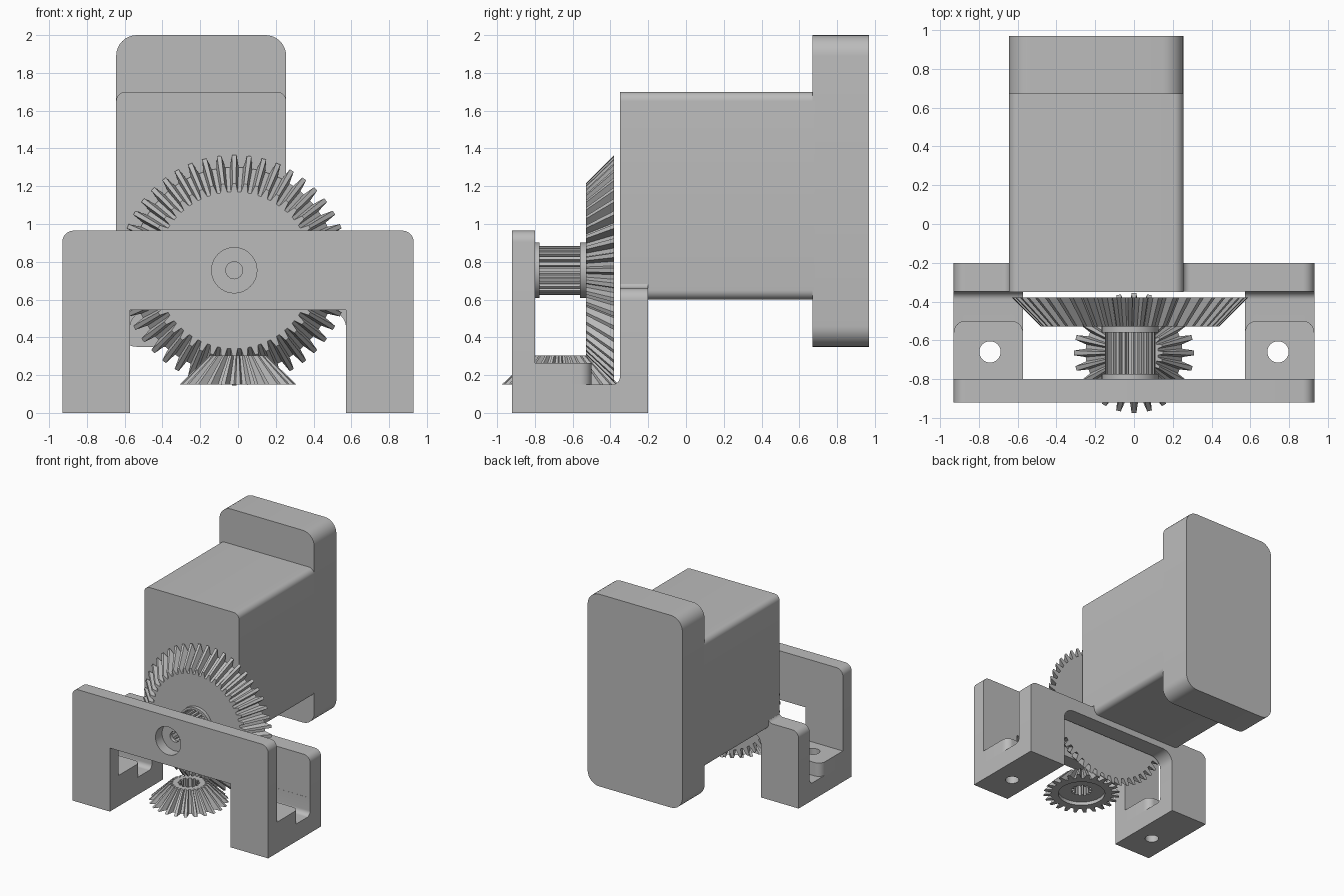
import bpy, bmesh, math
from mathutils import Vector

cube = bpy.data.objects.get("Cube")
if cube:
    bpy.data.objects.remove(cube)

grey = bpy.data.materials.new("plain_grey")
grey.use_nodes = True
colour = (0.5, 0.5, 0.5, 1)
grey.diffuse_color = colour
grey.node_tree.nodes["Principled BSDF"].inputs["Base Color"].default_value = colour

AXIS = {"x": lambda u, v, t: (t, u, v),
        "y": lambda u, v, t: (u, t, v),
        "z": lambda u, v, t: (u, v, t)}


def loft(name, rings):
    """Solid through equal-length rings of points, capped at both ends."""
    bm = bmesh.new()
    loops = [[bm.verts.new(p) for p in ring] for ring in rings]
    for a, b in zip(loops, loops[1:]):
        for i in range(len(a)):
            bm.faces.new((a[i - 1], a[i], b[i], b[i - 1]))
    bm.faces.new(loops[0])
    bm.faces.new(loops[-1])
    bmesh.ops.recalc_face_normals(bm, faces=bm.faces)
    mesh = bpy.data.meshes.new(name)
    bm.to_mesh(mesh)
    bm.free()
    mesh.materials.append(grey)
    obj = bpy.data.objects.new(name, mesh)
    bpy.context.collection.objects.link(obj)
    return obj


def prism(name, outline, axis, lo, hi):
    return loft(name, [[AXIS[axis](u, v, t) for u, v in outline] for t in (lo, hi)])


def rounded(corners, steps=8):
    """Outline with right-angle corners (u, v, radius) rounded off."""
    out = []
    for i, (u, v, r) in enumerate(corners):
        p = Vector((u, v))
        if not r:
            out.append(p)
            continue
        a = (Vector(corners[i - 1][:2]) - p).normalized()
        b = (Vector(corners[(i + 1) % len(corners)][:2]) - p).normalized()
        for k in range(steps + 1):
            t = k / steps * math.pi / 2
            out.append(p + r * (a + b - b * math.cos(t) - a * math.sin(t)))
    return out


def box(u0, u1, v0, v1, r=0):
    return rounded([(u0, v0, r), (u1, v0, r), (u1, v1, r), (u0, v1, r)])


def circle(u, v, r, n=40):
    return [(u + r * math.cos(i * math.tau / n), v + r * math.sin(i * math.tau / n))
            for i in range(n)]


def toothed(u, v, root, tip, n, base=0.33, top=0.15):
    """Toothed outline, with a tooth pointing along +v."""
    out = []
    for i in range(n):
        for f, r in ((-base, root), (-top, tip), (top, tip), (base, root)):
            a = math.pi / 2 + (i + f) * math.tau / n
            out.append((u + r * math.cos(a), v + r * math.sin(a)))
    return out


def cut(obj, *cutters):
    for c in cutters:
        c.hide_render = True
        mod = obj.modifiers.new("cut", "BOOLEAN")
        mod.operation, mod.solver, mod.object = "DIFFERENCE", "EXACT", c
        bpy.context.view_layer.objects.active = obj
        bpy.ops.object.modifier_apply(modifier=mod.name)
        bpy.data.objects.remove(c)


def smooth(obj):
    bpy.ops.object.select_all(action="DESELECT")
    obj.select_set(True)
    bpy.context.view_layer.objects.active = obj
    bpy.ops.object.shade_smooth_by_angle(angle=math.radians(30))


def bevel_gear(name, centre, axis, wide, narrow, n):
    """wide and narrow are (position, root radius, tip radius)."""
    return loft(name, [[AXIS[axis](u, v, t) for u, v in toothed(*centre, root, tip, n)]
                       for t, root, tip in (wide, narrow)])


# Motor body and its back flange
smooth(prism("motor_body", box(-0.645, 0.255, 0.6, 1.7, 0.05), "y", -0.35, 0.68))
smooth(prism("motor_back_flange", box(-0.645, 0.255, 0.35, 2.0, 0.11), "y", 0.67, 0.97))

# Bracket: front arch with counterbored shaft hole
W, IN, ARCH = 0.93, 0.573, 0.545
GEAR = (-0.02, 0.755)
front = prism("bracket_front", rounded([
    (-W, 0, 0), (-W, 0.965, 0.06), (W, 0.965, 0.06), (W, 0, 0),
    (IN, 0, 0), (IN, ARCH, 0), (-IN, ARCH, 0), (-IN, 0, 0)]), "y", -0.92, -0.8)
cut(front, prism("counterbore", circle(*GEAR, 0.12), "y", -1, -0.83),
    prism("shaft_hole", circle(*GEAR, 0.045), "y", -1, -0.7))
smooth(front)

# Bracket: rear arch, blended into the motor body
smooth(prism("bracket_rear", rounded([
    (-W, 0, 0), (-W, 0.66, 0.06), (-0.64, 0.66, 0.04), (-0.64, 0.75, 0),
    (0.25, 0.75, 0), (0.25, 0.66, 0.04), (W, 0.66, 0.06), (W, 0, 0),
    (IN, 0, 0), (IN, ARCH, 0.1), (-IN, ARCH, 0.1), (-IN, 0, 0)]), "y", -0.349, -0.2))

# Bracket feet with screw bosses
for side, s in (("left", 1), ("right", -1)):
    lo, hi = sorted((s * IN, s * W))
    foot = prism(side + "_foot", rounded([
        (-0.81, 0, 0), (-0.34, 0, 0), (-0.34, 0.3, 0), (-0.35, 0.3, 0),
        (-0.35, 0.15, 0.04), (-0.81, 0.15, 0)]), "x", lo, hi)
    boss = prism(side + "_screw_boss", rounded([
        (lo, -0.81, 0), (hi, -0.81, 0), (hi, -0.5, 0.06), (lo, -0.5, 0.06)]),
        "z", 0.14, 0.265)
    for part in (foot, boss):
        cut(part, prism("screw_hole", circle(s * 0.743, -0.66, 0.055), "z", -0.1, 0.4))
        smooth(part)

# Large bevel gear with a fluted hub between two collars
bore = lambda: prism("bore", toothed(*GEAR, 0.065, 0.085, 12, 0.35, 0.25), "y", -0.9, -0.3)
wheel = bevel_gear("large_bevel_gear", GEAR, "y", (-0.38, 0.545, 0.61), (-0.53, 0.415, 0.46), 48)
hub = prism("fluted_hub", toothed(*GEAR, 0.108, 0.13, 24, 0.35, 0.25), "y", -0.78, -0.55)
collars = [prism("front_collar", circle(*GEAR, 0.147), "y", -0.8, -0.775),
           prism("rear_collar", circle(*GEAR, 0.147), "y", -0.56, -0.525)]
for part in (wheel, hub, *collars):
    cut(part, bore())
for part in collars:
    smooth(part)

# Small bevel pinion: splined bore, hollow underside
PIN = (0, -0.665)
pinion = bevel_gear("small_bevel_pinion", PIN, "z", (0.15, 0.25, 0.31), (0.305, 0.125, 0.15), 24)
cut(pinion, prism("recess", circle(*PIN, 0.19), "z", 0.1, 0.18),
    prism("pinion_bore", toothed(*PIN, 0.065, 0.085, 12, 0.35, 0.25), "z", 0.1, 0.4))
